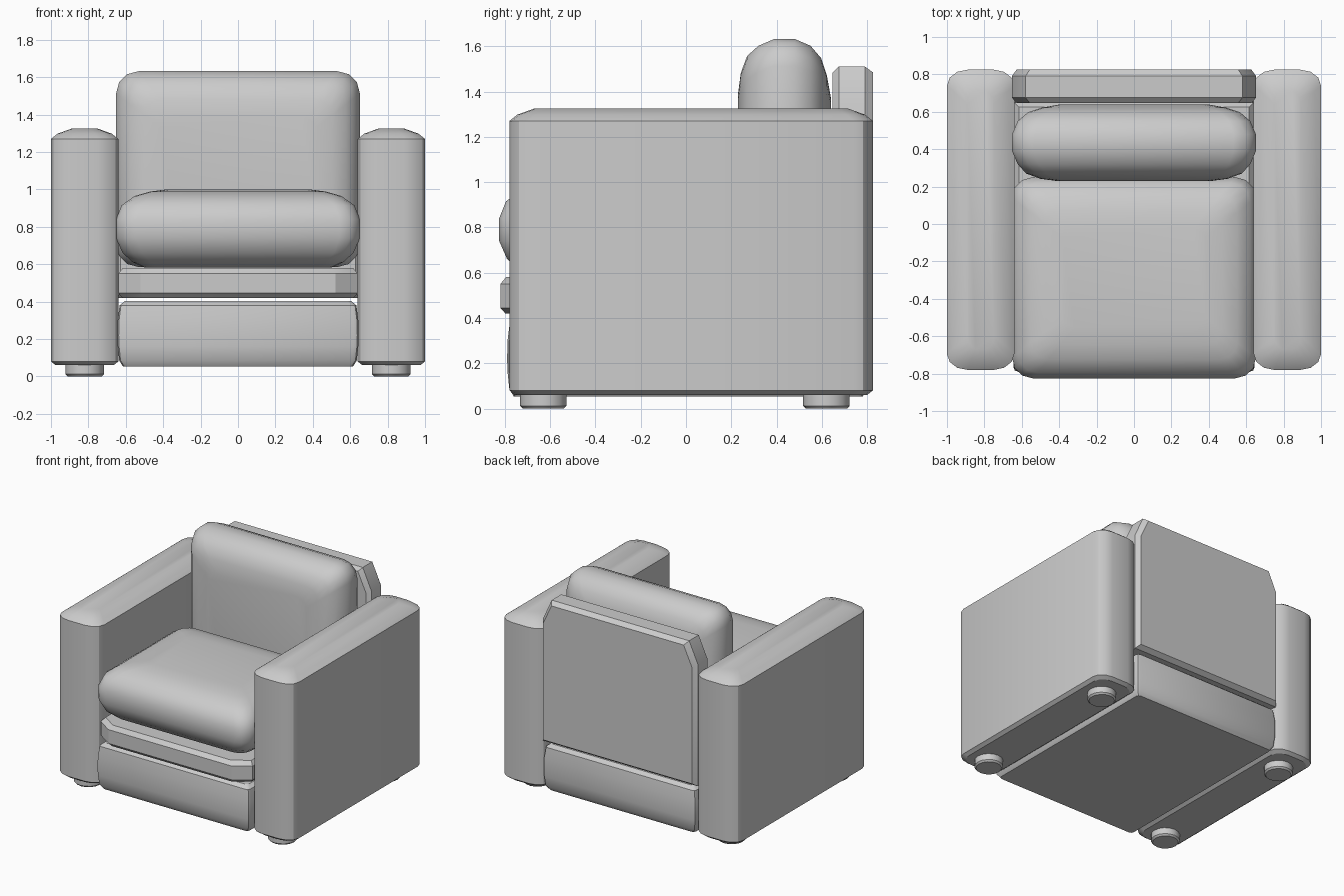
import bpy, bmesh, math

if "Cube" in bpy.data.objects:
    bpy.data.objects.remove(bpy.data.objects["Cube"])


def rounded(u0, u1, v0, v1, ru, rv=None, n=3):
    """Rectangle outline with elliptical corners."""
    rv = rv or ru
    pts = []
    for cu, cv, start in ((u1 - ru, v1 - rv, 0), (u0 + ru, v1 - rv, 90),
                          (u0 + ru, v0 + rv, 180), (u1 - ru, v0 + rv, 270)):
        for i in range(n + 1):
            a = math.radians(start + 90 * i / n)
            pts.append((cu + ru * math.cos(a), cv + rv * math.sin(a)))
    return pts


def loft(name, outline, rings, axis='z', angle=32):
    """Stack an outline at (depth, inset) rings along z or y and cap the ends."""
    us, vs = zip(*outline)
    cu, hu = (max(us) + min(us)) / 2, (max(us) - min(us)) / 2
    cv, hv = (max(vs) + min(vs)) / 2, (max(vs) - min(vs)) / 2
    bm = bmesh.new()
    loops = []
    for d, inset in rings:
        loop = []
        for u, v in outline:
            pu = cu + (u - cu) * (hu - inset) / hu
            pv = cv + (v - cv) * (hv - inset) / hv
            loop.append(bm.verts.new((pu, pv, d) if axis == 'z' else (pu, d, pv)))
        loops.append(loop)
    n = len(outline)
    for a, b in zip(loops, loops[1:]):
        for i in range(n):
            j = (i + 1) % n
            bm.faces.new((a[i], a[j], b[j], b[i]))
    bm.faces.new(loops[0])
    bm.faces.new(loops[-1])
    bmesh.ops.recalc_face_normals(bm, faces=bm.faces[:])
    mesh = bpy.data.meshes.new(name)
    bm.to_mesh(mesh)
    bm.free()
    ob = bpy.data.objects.new(name, mesh)
    bpy.context.collection.objects.link(ob)
    bpy.ops.object.select_all(action='DESELECT')
    ob.select_set(True)
    bpy.context.view_layer.objects.active = ob
    bpy.ops.object.shade_smooth_by_angle(angle=math.radians(angle))
    return ob


# Arms and feet on both sides
for side, label in ((-1, "left"), (1, "right")):
    x0, x1 = sorted((side * 0.64, side * 1.0))
    loft(label + "_arm", rounded(x0, x1, -0.78, 0.825, 0.11, 0.085),
         [(0.06, 0.025), (0.08, 0), (1.27, 0), (1.298, 0.035), (1.325, 0.11)])
    for y, end in ((-0.63, "front"), (0.62, "back")):
        x, r = side * 0.82, 0.103
        circle = [(x + r * math.cos(i * math.pi / 8), y + r * math.sin(i * math.pi / 8))
                  for i in range(16)]
        loft(f"{end}_{label}_foot", circle, [(0, 0.012), (0.012, 0), (0.075, 0)])

# Base between the arms
loft("base", rounded(-0.645, 0.645, -0.79, 0.81, 0.025, n=2),
     [(0.053, 0.03), (0.085, 0.01), (0.16, 0.002), (0.22, 0),
      (0.30, 0.002), (0.38, 0.012), (0.403, 0.04)])

# Deck under the seat, front corners cut off
loft("seat_deck", [(-0.64, 0.65), (-0.64, -0.74), (-0.52, -0.82),
                   (0.52, -0.82), (0.64, -0.74), (0.64, 0.65)],
     [(0.42, 0.022), (0.445, 0), (0.55, 0), (0.58, 0.025)])

# Back panel, top corners cut off
loft("back_panel", [(-0.653, 0.42), (0.653, 0.42), (0.653, 1.35),
                    (0.58, 1.51), (-0.58, 1.51), (-0.653, 1.35)],
     [(0.648, 0.025), (0.675, 0), (0.79, 0), (0.825, 0.025)], 'y')

# Seat cushion
loft("seat_cushion", rounded(-0.652, 0.652, -0.825, 0.25, 0.11),
     [(0.583, 0.15), (0.61, 0.09), (0.66, 0.035), (0.74, 0), (0.84, 0),
      (0.915, 0.03), (0.965, 0.10), (0.988, 0.18), (1.0, 0.27)], angle=40)

# Back cushion
loft("back_cushion", rounded(-0.652, 0.652, 0.585, 1.632, 0.12),
     [(0.23, 0.24), (0.242, 0.15), (0.27, 0.075), (0.32, 0.03), (0.39, 0),
      (0.48, 0), (0.55, 0.03), (0.597, 0.085), (0.622, 0.16), (0.64, 0.26)],
     'y', angle=40)
